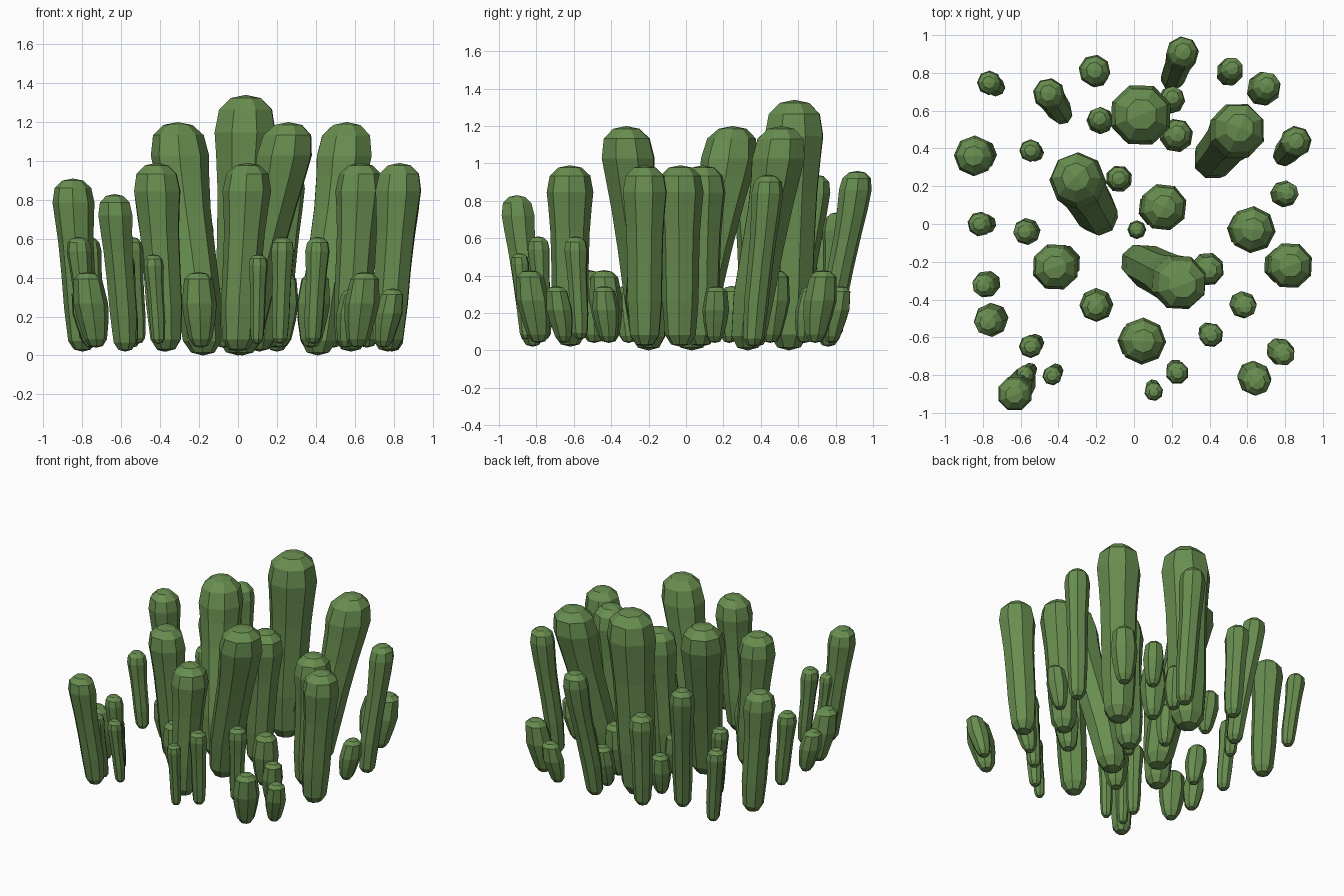
import bpy, bmesh, math

green = bpy.data.materials.new("cactus_green")
green.diffuse_color = (0.14, 0.27, 0.08, 1)
SIDES = 8

# ring profiles: lower foot and head are (radius factor, distance from end in radii)
FOOT = [(0.40, 0.10), (0.66, 0.50)]
HEAD = [(1.0, 1.15), (0.87, 0.45), (0.50, 0.10)]
COLUMN_BODY = [(0.78, 0.25), (0.80, 0.45), (0.84, 0.63), (0.93, 0.77)]
STUB_BODY = [(0.88, 0.36), (1.0, 0.58)]
STUB_HEAD = [(0.82, 0.42), (0.48, 0.10)]


def stem(name, top, base, h, z0, r, stub=False):
    """One faceted stem: a swept 8-sided profile that leans from base to top."""
    L = h - z0
    rings = [(f, d * r / L) for f, d in FOOT]
    rings += STUB_BODY if stub else COLUMN_BODY
    rings += [(f, 1 - d * r / L) for f, d in (STUB_HEAD if stub else HEAD)]
    rings.sort(key=lambda q: q[1])

    def axis(t):
        s = 0.4 * t + 0.6 * t * t * (3 - 2 * t)
        return [base[i] + (top[i] - base[i]) * s for i in (0, 1)]

    bm = bmesh.new()
    turn = top[0] * 5 + top[1] * 3
    loops = []
    for f, t in rings:
        cx, cy = axis(t)
        loops.append([bm.verts.new((cx + f * r * math.cos(turn + k * math.tau / SIDES),
                                    cy + f * r * math.sin(turn + k * math.tau / SIDES),
                                    z0 + L * t)) for k in range(SIDES)])
    for a, b in zip(loops, loops[1:]):
        for k in range(SIDES):
            n = (k + 1) % SIDES
            bm.faces.new((a[k], a[n], b[n], b[k]))
    # four-quad caps at both ends
    for loop, t in ((loops[0], 0), (loops[-1], 1)):
        c = bm.verts.new((*axis(t), z0 + L * t))
        for k in range(0, SIDES, 2):
            bm.faces.new((c, loop[k], loop[k + 1], loop[(k + 2) % SIDES]))
    bmesh.ops.recalc_face_normals(bm, faces=bm.faces)
    me = bpy.data.meshes.new(name)
    bm.to_mesh(me)
    bm.free()
    me.materials.append(green)
    bpy.context.collection.objects.link(bpy.data.objects.new(name, me))


# tallest stems: top x, y, base x, y, height, radius
giants = [(0.04, 0.58, 0.0, 0.55, 1.35, 0.168), (-0.31, 0.25, -0.18, 0.03, 1.21, 0.15),
          (0.26, -0.32, 0.02, -0.2, 1.21, 0.15), (0.56, 0.51, 0.41, 0.33, 1.21, 0.152)]
for i, (x, y, bx, by, h, r) in enumerate(giants):
    stem(f"giant_stem_{i + 1}", (x, y), (bx, by), h, 0.01, r)

# columns about one unit tall
columns = [(-0.42, -0.23, -0.37, -0.2, 1.0, 0.127), (0.05, -0.62, 0.0, -0.62, 1.0, 0.125),
           (0.16, 0.09, 0.11, 0.08, 1.0, 0.127), (0.63, -0.03, 0.58, -0.03, 1.0, 0.125),
           (0.83, -0.22, 0.77, -0.22, 1.0, 0.125), (-0.85, 0.36, -0.8, 0.37, 0.92, 0.108),
           (-0.635, -0.905, -0.58, -0.82, 0.84, 0.095), (0.26, 0.915, 0.2, 0.76, 0.97, 0.088),
           (0.86, 0.44, 0.79, 0.36, 0.95, 0.085), (-0.455, 0.695, -0.38, 0.58, 0.95, 0.085)]
for i, (x, y, bx, by, h, r) in enumerate(columns):
    stem(f"column_stem_{i + 1}", (x, y), (bx, by), h, 0.03, r)

# slim stems, leaning slightly outward: x, y, height, radius
slims = [(-0.77, 0.75, 0.62, 0.065), (-0.21, 0.815, 0.75, 0.085), (-0.82, 0.0, 0.62, 0.066),
         (-0.55, -0.65, 0.62, 0.062), (0.23, -0.79, 0.62, 0.062), (0.41, -0.59, 0.62, 0.065),
         (-0.58, -0.8, 0.53, 0.05), (-0.435, -0.805, 0.53, 0.052), (0.105, -0.89, 0.53, 0.05),
         (-0.55, 0.39, 0.58, 0.06)]
for i, (x, y, h, r) in enumerate(slims):
    stem(f"slim_stem_{i + 1}", (x, y), (x * 0.94, y * 0.96), h, 0.07, r)

# short plump stubs
big_stubs = [(-0.76, -0.51), (-0.2, -0.43), (0.64, -0.82), (0.39, -0.24),
             (0.69, 0.72), (0.225, 0.47)]
small_stubs = [(0.78, -0.68), (0.58, -0.43), (0.8, 0.16), (-0.785, -0.32), (-0.57, -0.04),
               (-0.08, 0.24), (-0.18, 0.55), (0.2, 0.66), (0.51, 0.81)]
for i, (x, y) in enumerate(big_stubs):
    stem(f"big_stub_{i + 1}", (x * 1.02, y * 1.02), (x * 0.96, y * 0.96), 0.44, 0.05, 0.09, True)
for i, (x, y) in enumerate(small_stubs):
    stem(f"small_stub_{i + 1}", (x * 1.02, y * 1.02), (x * 0.96, y * 0.96), 0.355, 0.05, 0.072, True)
stem("tiny_stub", (0.015, -0.03), (0.015, -0.03), 0.33, 0.06, 0.05, True)
# lowest point rests on the ground
for ob in bpy.data.objects:
    for v in ob.data.vertices:
        v.co.z -= 0.01
